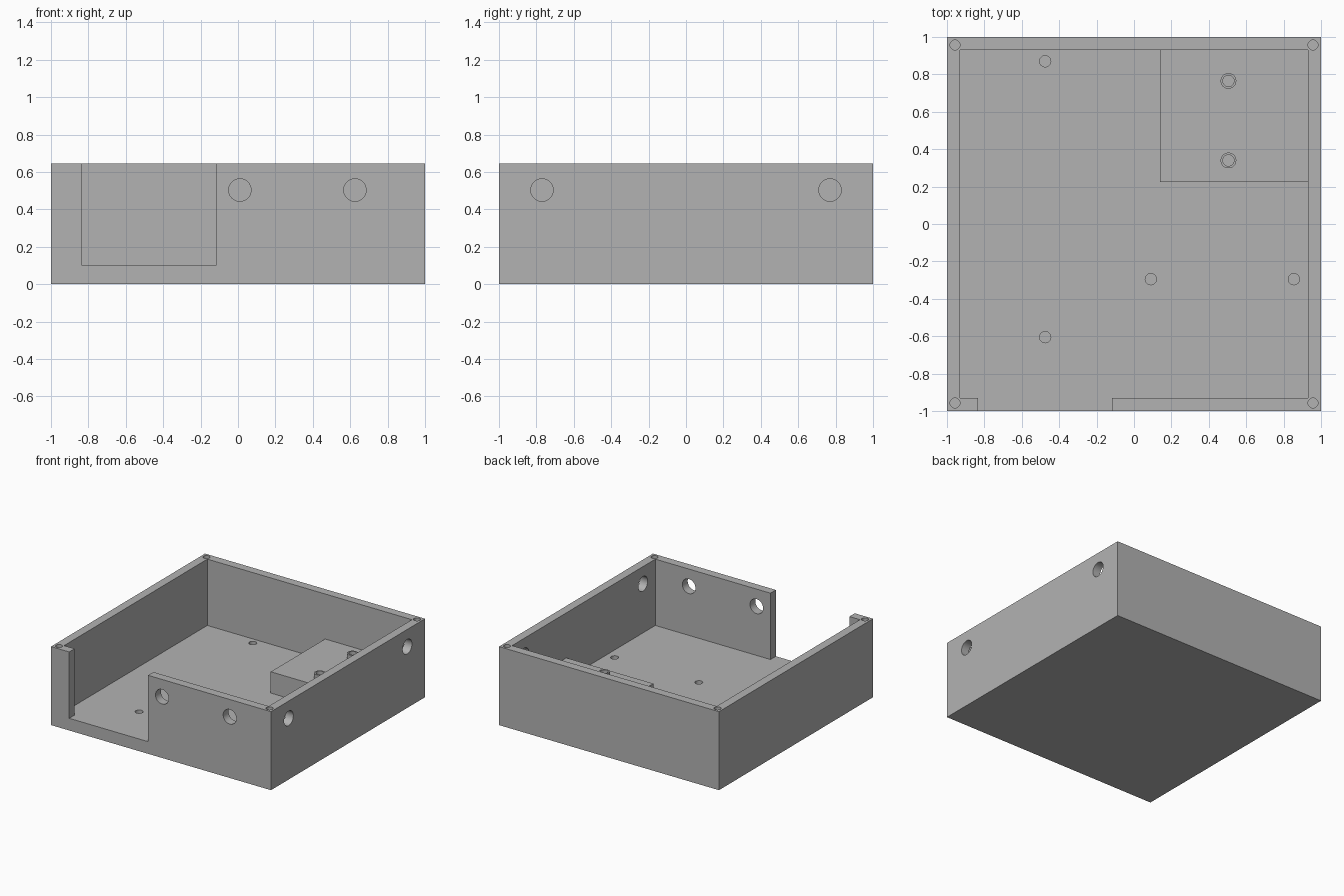
import bpy
import math
from mathutils import Matrix, Vector

cube = bpy.data.objects.get("Cube")
if cube:
    bpy.data.objects.remove(cube, do_unlink=True)

HEIGHT, FLOOR, WALL = 0.645, 0.10, 0.07
INNER = 1 - WALL
BLOCK_TOP, BOSS_TOP = 0.275, 0.32

grey = bpy.data.materials.new("plain grey")
grey.use_nodes = True
grey.diffuse_color = (0.45, 0.45, 0.45, 1)
grey.node_tree.nodes["Principled BSDF"].inputs["Base Color"].default_value = grey.diffuse_color


def box(name, low, high):
    """Axis-aligned box between two corners."""
    low, high = Vector(low), Vector(high)
    bpy.ops.mesh.primitive_cube_add(size=1)
    obj = bpy.context.object
    obj.name = name
    obj.data.transform(Matrix.Translation((low + high) / 2) @ Matrix.Diagonal((*(high - low), 1)))
    return obj


def cylinder(name, start, length, radius, axis="Z"):
    """Cylinder running from start along the positive axis."""
    bpy.ops.mesh.primitive_cylinder_add(vertices=40, radius=radius, depth=length)
    obj = bpy.context.object
    obj.name = name
    turn = {"X": Matrix.Rotation(math.pi / 2, 4, "Y"),
            "Y": Matrix.Rotation(-math.pi / 2, 4, "X"),
            "Z": Matrix.Identity(4)}[axis]
    shift = Matrix.Translation((0, 0, length / 2))
    obj.data.transform(Matrix.Translation(start) @ turn @ shift)
    return obj


def combine(target, tool, operation):
    """Apply a boolean, then discard the tool."""
    tool.hide_render = True
    mod = target.modifiers.new(tool.name, "BOOLEAN")
    mod.operation, mod.solver, mod.object = operation, "EXACT", tool
    bpy.context.view_layer.objects.active = target
    bpy.ops.object.modifier_apply(modifier=mod.name)
    bpy.data.objects.remove(tool, do_unlink=True)


# Open tray with a cable gap in the front wall
tray = box("open_enclosure", (-1, -1, 0), (1, 1, HEIGHT))
combine(tray, box("cavity", (-INNER, -INNER, FLOOR), (INNER, INNER, 1)), "DIFFERENCE")
combine(tray, box("front_gap", (-0.834, -1.1, FLOOR), (-0.117, -0.9, 1)), "DIFFERENCE")

# Raised corner block, rooted in the floor and walls, with two screw bosses
combine(tray, box("raised_block", (0.14, 0.225, 0.05), (0.96, 0.96, BLOCK_TOP)), "UNION")
for y in (0.34, 0.765):
    combine(tray, cylinder("screw_boss", (0.505, y, 0.2), BOSS_TOP - 0.2, 0.042), "UNION")
    combine(tray, cylinder("boss_hole", (0.505, y, 0.15), 0.3, 0.03), "DIFFERENCE")

# Blind holes in the floor
for x, y in ((-0.475, 0.87), (-0.475, -0.605), (0.09, -0.295), (0.855, -0.295)):
    combine(tray, cylinder("floor_hole", (x, y, 0.04), 0.2, 0.03), "DIFFERENCE")

# Lid screw holes in the rim corners
for x in (-0.957, 0.957):
    for y in (-0.957, 0.957):
        combine(tray, cylinder("lid_hole", (x, y, 0.4), 0.4, 0.0265), "DIFFERENCE")

# Round openings through the front and left walls
for x in (0.01, 0.625):
    combine(tray, cylinder("front_opening", (x, -1.1, 0.503), 0.25, 0.06, "Y"), "DIFFERENCE")
for y in (-0.77, 0.77):
    combine(tray, cylinder("side_opening", (0.85, y, 0.503), 0.25, 0.06, "X"), "DIFFERENCE")

tray.data.materials.clear()
tray.data.materials.append(grey)
for face in tray.data.polygons:
    face.material_index = 0
bpy.ops.object.select_all(action="DESELECT")
tray.select_set(True)
bpy.context.view_layer.objects.active = tray
bpy.ops.object.shade_smooth_by_angle(angle=math.radians(30))
